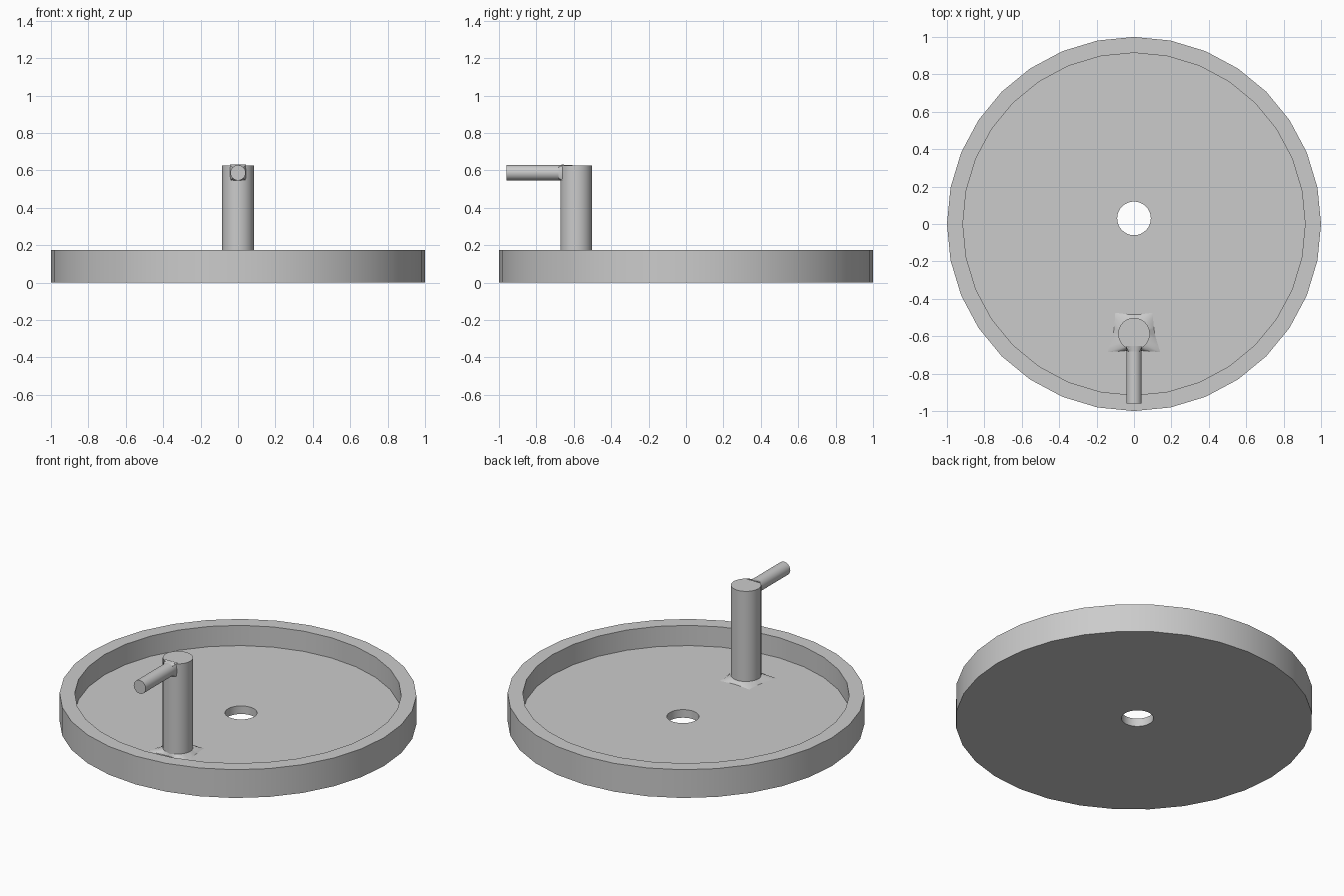
import bpy, bmesh, math
from mathutils import Vector

SIDES = 32

cube = bpy.data.objects.get("Cube")
if cube:
    bpy.data.objects.remove(cube)

grey = bpy.data.materials.new("stone grey")
grey.use_nodes = True
colour = (0.6, 0.6, 0.6, 1)
grey.diffuse_color = colour
grey.node_tree.nodes["Principled BSDF"].inputs["Base Color"].default_value = colour


def circle(radius, z, y=0.0):
    """Ring of points around a vertical axis."""
    return [Vector((radius * math.cos(a), y + radius * math.sin(a), z))
            for a in (math.tau * i / SIDES for i in range(SIDES))]


def quad_ring(corners, z, dip=0.0, centre_y=0.0):
    """Ring along a four-cornered outline, corners on the diagonals, edges bowed inward."""
    centre = Vector((0, centre_y, z))
    per_side = SIDES // 4
    ring = []
    for i in range(SIDES):
        side, step = divmod((i - per_side // 2) % SIDES, per_side)
        t = step / per_side
        a, b = (Vector((*corners[k % 4], z)) for k in (side, side + 1))
        p = a.lerp(b, t)
        ring.append(p + (centre - p).normalized() * dip * math.sin(math.pi * t))
    return ring


def loft(name, rings, closed=False):
    """Skin a row of rings; closed joins the last to the first, otherwise ends are capped."""
    bm = bmesh.new()
    loops = [[bm.verts.new(p) for p in ring] for ring in rings]
    pairs = list(zip(loops, loops[1:]))
    if closed:
        pairs.append((loops[-1], loops[0]))
    else:
        bm.faces.new(loops[0])
        bm.faces.new(loops[-1])
    for low, high in pairs:
        for i in range(SIDES):
            j = (i + 1) % SIDES
            bm.faces.new((low[i], low[j], high[j], high[i]))
    bmesh.ops.recalc_face_normals(bm, faces=bm.faces)
    mesh = bpy.data.meshes.new(name)
    bm.to_mesh(mesh)
    bm.free()
    mesh.materials.append(grey)
    obj = bpy.data.objects.new(name, mesh)
    bpy.context.collection.objects.link(obj)
    bpy.ops.object.select_all(action="DESELECT")
    obj.select_set(True)
    bpy.context.view_layer.objects.active = obj
    bpy.ops.object.shade_smooth_by_angle(angle=math.radians(30))
    return obj


# Round tray with an off-centre drain hole
FLOOR, RIM, DRAIN_Y = 0.05, 0.175, 0.03
loft("basin", [
    circle(0.09, 0, DRAIN_Y), circle(1, 0), circle(1, RIM),
    circle(0.915, RIM), circle(0.915, FLOOR), circle(0.09, FLOOR, DRAIN_Y),
], closed=True)

# Upright tap column
TAP_Y = -0.587
loft("tap_column", [circle(0.085, FLOOR - 0.01, TAP_Y), circle(0.085, 0.627, TAP_Y)])

# Flared foot, wider at the front
foot = [(0.1, -0.475), (-0.1, -0.475), (-0.14, -0.685), (0.14, -0.685)]
loft("tap_foot", [quad_ring(foot, FLOOR, 0.01, TAP_Y), circle(0.084, FLOOR + 0.02, TAP_Y)])

# Spout and its square-to-round collar, built upright then laid toward the front
h = 0.044
square = [(h, h), (-h, h), (-h, -h), (h, -h)]
for part in (
    loft("spout", [circle(0.041, 0.02), circle(0.041, 0.373)]),
    loft("spout_collar", [quad_ring(square, 0.066), circle(0.041, 0.095)]),
):
    part.rotation_euler.x = math.radians(90)
    part.location = (0, TAP_Y, 0.587)
